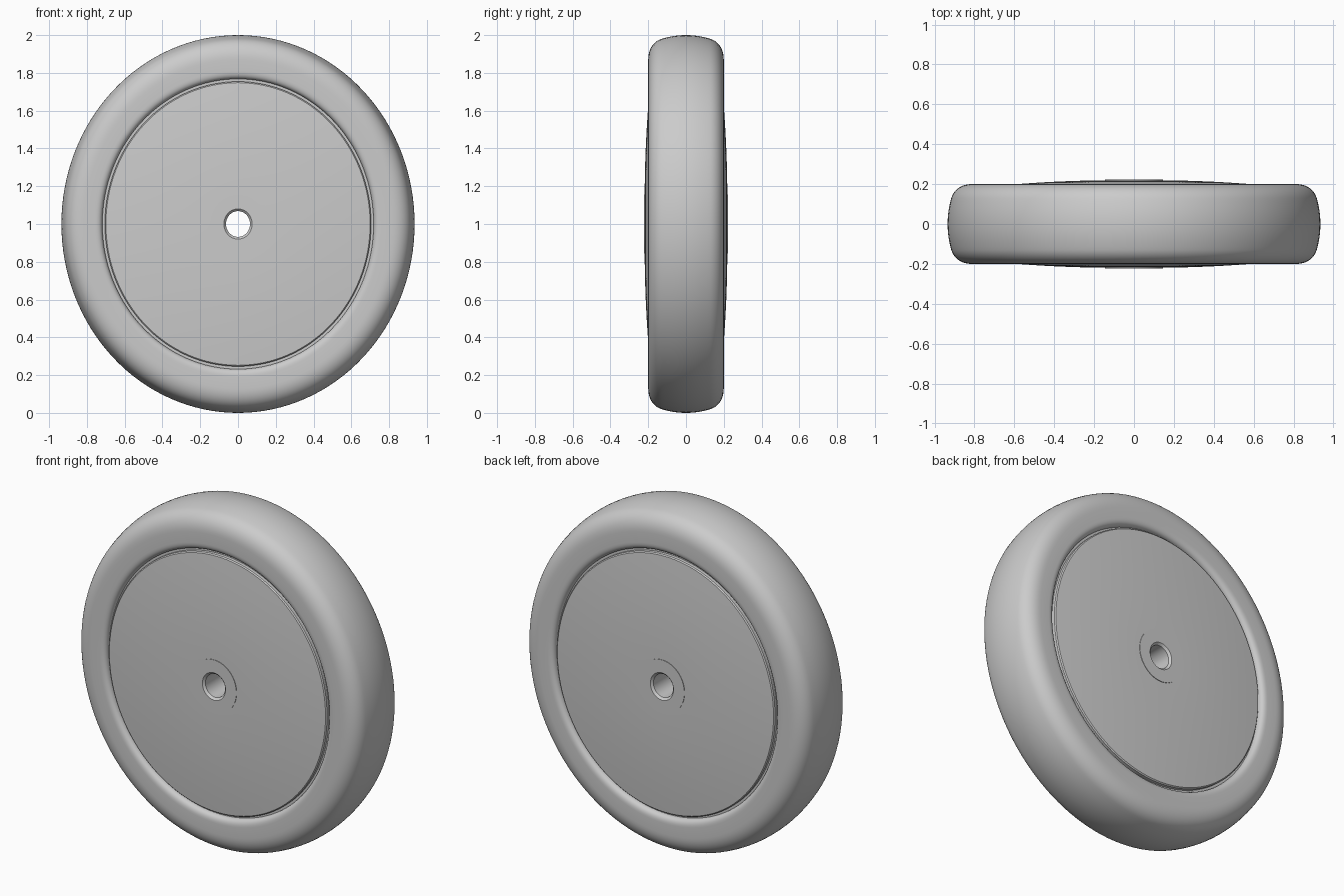
import bpy
import bmesh
from math import cos, sin, tau, radians
from mathutils import Vector
from mathutils.geometry import interpolate_bezier

if "Cube" in bpy.data.objects:
    bpy.data.objects.remove(bpy.data.objects["Cube"], do_unlink=True)

SEGMENTS = 128
X_SCALE = 0.935   # the wheel is slightly narrower than it is tall
CENTRE_Z = 1.0

grey = bpy.data.materials.new("light grey")
grey.use_nodes = True
grey.diffuse_color = (0.6, 0.6, 0.6, 1)
grey.node_tree.nodes["Principled BSDF"].inputs["Base Color"].default_value = (0.6, 0.6, 0.6, 1)


def curve(p0, h0, h1, p1, count=8):
    """Points of a Bezier curve in (y, radius)."""
    pts = interpolate_bezier(*(Vector((*p, 0)) for p in (p0, h0, h1, p1)), count)
    return [(p.x, p.y) for p in pts]


def lathe(name, half):
    """Mirror a half section across y = 0 and revolve it around the axle."""
    section = []
    for p in half + [(-y, r) for y, r in reversed(half)]:
        if not section or (Vector(p) - Vector(section[-1])).length > 1e-5:
            section.append(p)
    if (Vector(section[0]) - Vector(section[-1])).length < 1e-5:
        section.pop()

    bm = bmesh.new()
    rings = []
    for i in range(SEGMENTS):
        a = tau * i / SEGMENTS
        rings.append([bm.verts.new((r * cos(a) * X_SCALE, y, r * sin(a)))
                      for y, r in section])
    n = len(section)
    for i in range(SEGMENTS):
        a, b = rings[i], rings[(i + 1) % SEGMENTS]
        for j in range(n):
            k = (j + 1) % n
            bm.faces.new((a[j], a[k], b[k], b[j]))
    bmesh.ops.recalc_face_normals(bm, faces=bm.faces)

    mesh = bpy.data.meshes.new(name)
    bm.to_mesh(mesh)
    bm.free()
    mesh.materials.append(grey)
    obj = bpy.data.objects.new(name, mesh)
    obj.location.z = CENTRE_Z
    bpy.context.collection.objects.link(obj)
    bpy.ops.object.select_all(action="DESELECT")
    obj.select_set(True)
    bpy.context.view_layer.objects.active = obj
    bpy.ops.object.shade_smooth_by_angle(angle=radians(30))
    return obj


# Tyre: crowned tread, round shoulder, flat sidewall, rolled lip, groove floor
lathe("tyre",
      curve((0, 1), (0.05, 1), (0.09, 0.992), (0.13, 0.98))
      + curve((0.13, 0.98), (0.17, 0.967), (0.2, 0.93), (0.2, 0.87), 12)
      + curve((0.2, 0.81), (0.2, 0.785), (0.19, 0.77), (0.17, 0.768))
      + [(0.165, 0.768), (0.165, 0.74)])

# Wheel disc: shallow dome with a bevelled rim
lathe("wheel_disc",
      [(0.16, 0.754), (0.184, 0.754), (0.19, 0.748)]
      + curve((0.19, 0.748), (0.208, 0.55), (0.218, 0.35), (0.219, 0.155), 14)
      + [(0.219, 0.11)])

# Hub bushing: thin flange and a chamfered axle bore
lathe("hub_bushing",
      [(0.222, 0.155), (0.222, 0.08), (0.21, 0.068)])
